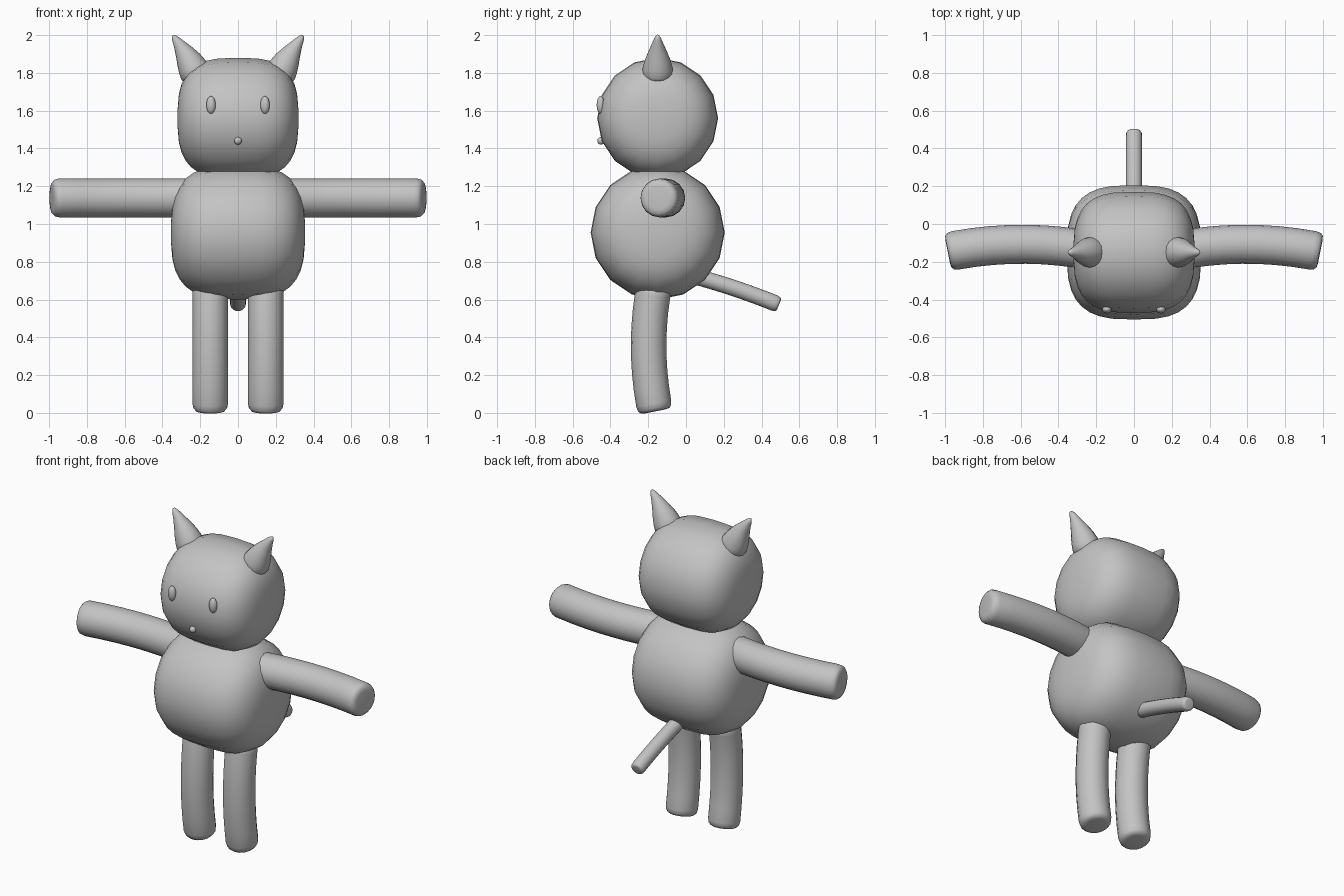
import bpy, bmesh, math
from mathutils import Vector

if "Cube" in bpy.data.objects:
    bpy.data.objects.remove(bpy.data.objects["Cube"])

grey = bpy.data.materials.new("plain grey")
grey.diffuse_color = (0.55, 0.55, 0.55, 1)
grey.use_nodes = True
grey.node_tree.nodes["Principled BSDF"].inputs["Base Color"].default_value = grey.diffuse_color


def finish(name, bm):
    """Turn a bmesh into a smooth shaded object."""
    bmesh.ops.remove_doubles(bm, verts=bm.verts, dist=1e-5)
    bmesh.ops.recalc_face_normals(bm, faces=bm.faces)
    for f in bm.faces:
        f.smooth = True
    me = bpy.data.meshes.new(name)
    bm.to_mesh(me)
    bm.free()
    me.materials.append(grey)
    ob = bpy.data.objects.new(name, me)
    bpy.context.collection.objects.link(ob)
    return ob


def skin(name, rings):
    """Join rings of points with quads and close both ends."""
    bm = bmesh.new()
    vs = [[bm.verts.new(p) for p in ring] for ring in rings]
    n = len(vs[0])
    for a, b in zip(vs, vs[1:]):
        for i in range(n):
            j = (i + 1) % n
            bm.faces.new((a[i], a[j], b[j], b[i]))
    bm.faces.new(vs[0])
    bm.faces.new(vs[-1])
    return finish(name, bm)


def plump(name, centre, R, sides=16, steps=16):
    """Rounded drum turned about the x axis, squarish from the front."""
    rings = []
    for k in range(steps + 1):
        a = math.pi * (0.02 + 0.96 * k / steps)
        c, s = math.cos(a), math.sin(a)
        x = R * math.copysign(abs(c) ** (2 / 3), c)
        r = R * s ** (2 / 3)
        rings.append([Vector(centre) + Vector((x, r * math.cos(t), r * math.sin(t)))
                      for t in (2 * math.pi * i / sides for i in range(sides))])
    skin(name, rings)


def sweep(name, a, mid, c, profile, sides=16):
    """Round tube along a curve through a, mid, c; profile = (t, radius)."""
    a, mid, c = Vector(a), Vector(mid), Vector(c)
    b = 2 * mid - (a + c) / 2
    rings = []
    for t, r in profile:
        p = a * (1 - t) ** 2 + b * 2 * t * (1 - t) + c * t * t
        d = ((b - a) * (1 - t) + (c - b) * t).normalized()
        ref = Vector((0, 1, 0)) if abs(d.y) < 0.7 else Vector((1, 0, 0))
        u = d.cross(ref).normalized()
        v = d.cross(u)
        rings.append([p + r * (u * math.cos(w) + v * math.sin(w))
                      for w in (2 * math.pi * i / sides for i in range(sides))])
    skin(name, rings)


def limb(r, bevel):
    """Constant radius profile with a softened free end."""
    return ([(i / 8 * (1 - bevel), r) for i in range(9)]
            + [(1 - bevel * 0.4, r * 0.95), (1 - bevel * 0.08, r * 0.82), (1, r * 0.6)])


def ball(name, centre, radii):
    bm = bmesh.new()
    bmesh.ops.create_uvsphere(bm, u_segments=16, v_segments=10, radius=1)
    for v in bm.verts:
        v.co = Vector(centre) + Vector([q * s for q, s in zip(v.co, radii)])
    finish(name, bm)


# Head and body
plump("head", (0, -0.15, 1.56), 0.32)
plump("body", (0, -0.15, 0.955), 0.355)

# Paired parts
for side, s in (("left", 1), ("right", -1)):
    sweep(side + "_arm", (s * 0.2, -0.147, 1.138), (s * 0.59, -0.107, 1.138),
          (s * 0.985, -0.147, 1.138), limb(0.103, 0.05))
    sweep(side + "_leg", (s * 0.147, -0.163, 0.70), (s * 0.147, -0.198, 0.355),
          (s * 0.147, -0.163, 0.008), limb(0.094, 0.06))
    sweep(side + "_ear", (s * 0.215, -0.15, 1.775), (s * 0.272, -0.15, 1.888),
          (s * 0.345, -0.15, 1.998),
          [(0, 0.074), (0.12, 0.082), (0.25, 0.078), (0.42, 0.067), (0.6, 0.05),
           (0.78, 0.032), (0.93, 0.018), (1, 0.007)])
    ball(side + "_eye", (s * 0.143, -0.452, 1.63), (0.025, 0.021, 0.047))

# Nose and tail
ball("nose", (0, -0.45, 1.44), (0.02, 0.02, 0.02))
sweep("tail", (0, 0.04, 0.725), (0, 0.27, 0.655), (0, 0.492, 0.572), limb(0.043, 0.06))
